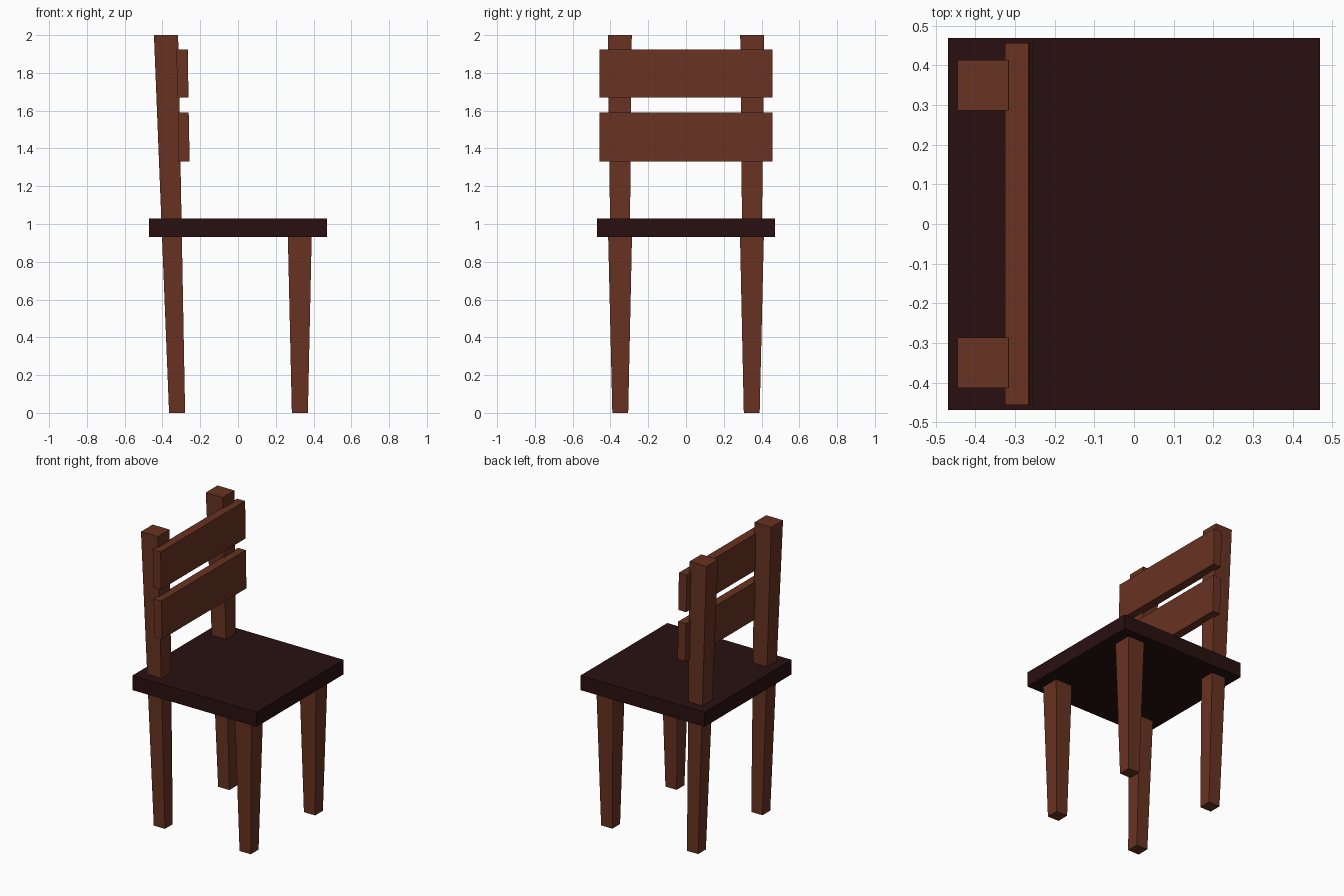
import bpy, bmesh

if "Cube" in bpy.data.objects:
    bpy.data.objects.remove(bpy.data.objects["Cube"])


def material(name, color):
    m = bpy.data.materials.new(name)
    m.diffuse_color = (*color, 1)
    m.use_nodes = True
    m.node_tree.nodes["Principled BSDF"].inputs["Base Color"].default_value = m.diffuse_color
    return m


wood = material("wood", (0.138, 0.032, 0.015))
dark_wood = material("dark_wood", (0.022, 0.005, 0.005))


def prism(name, bottom, top, mat):
    """Six-sided block between two rectangles (x0, x1, y0, y1, z)."""
    bm = bmesh.new()
    rings = []
    for x0, x1, y0, y1, z in (bottom, top):
        rings.append([bm.verts.new((x, y, z))
                      for x, y in ((x0, y0), (x1, y0), (x1, y1), (x0, y1))])
    low, high = rings
    bm.faces.new(low[::-1])
    bm.faces.new(high)
    for i in range(4):
        j = (i + 1) % 4
        bm.faces.new((low[i], low[j], high[j], high[i]))
    mesh = bpy.data.meshes.new(name)
    bm.to_mesh(mesh)
    bm.free()
    mesh.materials.append(mat)
    obj = bpy.data.objects.new(name, mesh)
    bpy.context.collection.objects.link(obj)
    return obj


# Seat board
prism("seat", (-0.47, 0.47, -0.47, 0.47, 0.93), (-0.47, 0.47, -0.47, 0.47, 1.03), dark_wood)

# Tapered legs; the rear pair leans back and rises to form the backrest posts
for side, s in (("left", 1), ("right", -1)):
    def span(a, b):
        return sorted((s * a, s * b))

    prism(f"front_leg_{side}", (0.285, 0.37, *span(0.306, 0.39), 0),
          (0.264, 0.39, *span(0.286, 0.412), 0.93), wood)
    prism(f"back_post_{side}", (-0.365, -0.28, *span(0.306, 0.39), 0),
          (-0.445, -0.317, *span(0.287, 0.414), 2.0), wood)

# Backrest slats, tilted with the posts
prism("lower_slat", (-0.314, -0.256, -0.457, 0.457, 1.33),
      (-0.319, -0.261, -0.457, 0.457, 1.59), wood)
prism("upper_slat", (-0.321, -0.262, -0.457, 0.457, 1.67),
      (-0.326, -0.266, -0.457, 0.457, 1.925), wood)
